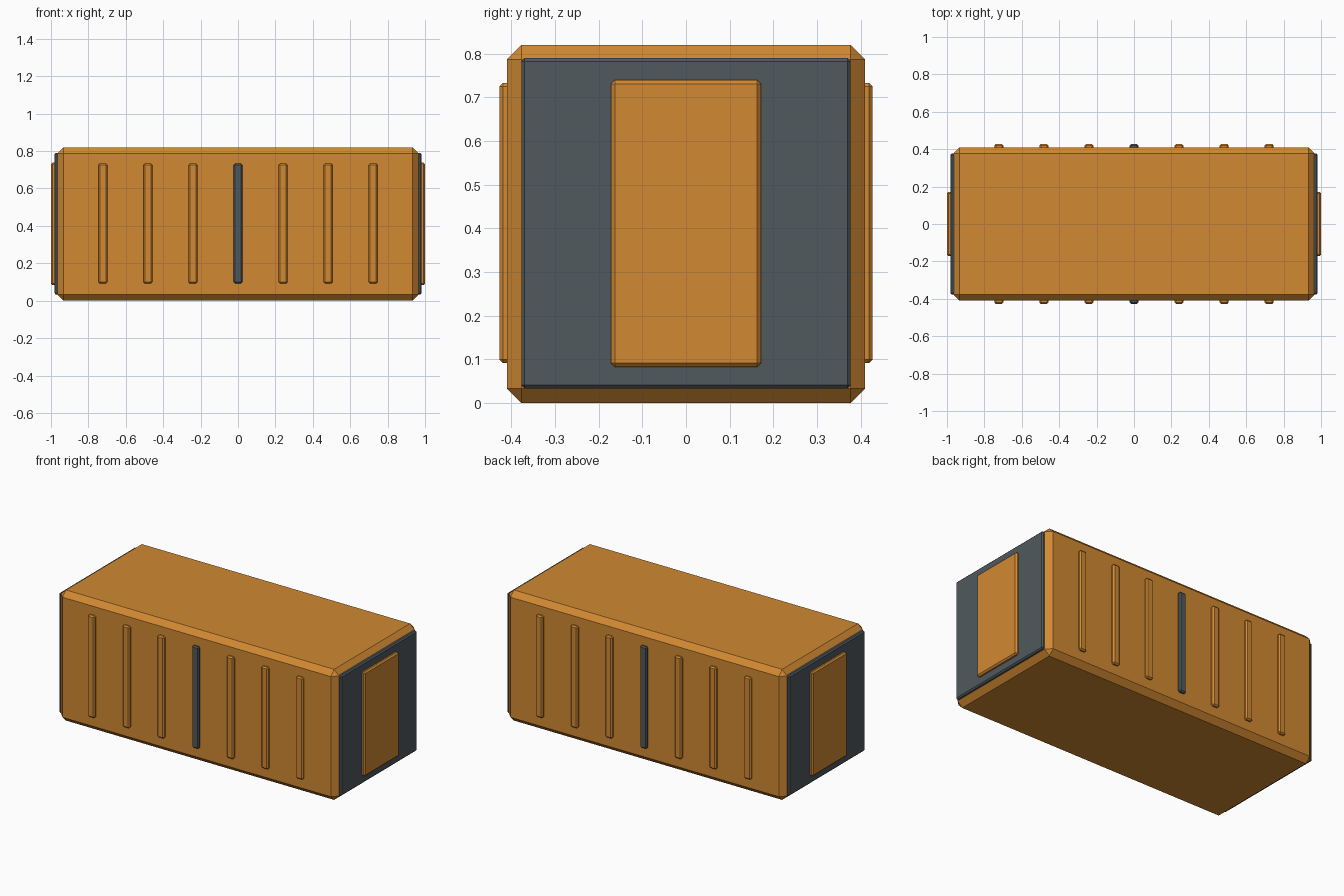
import bpy

cube = bpy.data.objects.get("Cube")
if cube:
    bpy.data.objects.remove(cube, do_unlink=True)


def make_material(name, rgb):
    mat = bpy.data.materials.new(name)
    mat.use_nodes = True
    colour = (*rgb, 1)
    mat.diffuse_color = colour
    mat.node_tree.nodes["Principled BSDF"].inputs["Base Color"].default_value = colour
    return mat


orange = make_material("orange paint", (0.64, 0.25, 0.032))
slate = make_material("slate grey", (0.08, 0.1, 0.11))


def chamfered_box(name, low, high, chamfer, mat):
    """Flat-shaded box between two corners with a single chamfer on every edge."""
    bpy.ops.mesh.primitive_cube_add(size=1)
    box = bpy.context.object
    box.name = name
    box.location = [(a + b) / 2 for a, b in zip(low, high)]
    box.scale = [b - a for a, b in zip(low, high)]
    bpy.ops.object.transform_apply(location=False, rotation=False, scale=True)
    bevel = box.modifiers.new("chamfer", "BEVEL")
    bevel.width = chamfer
    bevel.segments = 1
    box.data.materials.append(mat)
    return box


def mirrored_span(side, inner, outer):
    return sorted((side * inner, side * outer))


# Main container body
chamfered_box("container_body", (-0.965, -0.41, 0), (0.965, 0.41, 0.82), 0.033, orange)

# End panels with a raised door plate
for side, label in ((1, "left"), (-1, "right")):
    x0, x1 = mirrored_span(side, 0.945, 0.982)
    chamfered_box(f"{label}_end_panel", (x0, -0.377, 0.034), (x1, 0.377, 0.79), 0.008, slate)
    x0, x1 = mirrored_span(side, 0.965, 1.0)
    chamfered_box(f"{label}_door_plate", (x0, -0.172, 0.083), (x1, 0.172, 0.739), 0.009, orange)

# Vertical ribs on both long walls, the middle one dark
for side, label in ((-1, "front"), (1, "back")):
    y0, y1 = mirrored_span(side, 0.39, 0.427)
    for i in range(-3, 4):
        x = i * 0.241
        chamfered_box(f"{label}_rib_{i + 4}", (x - 0.024, y0, 0.092), (x + 0.024, y1, 0.733),
                      0.008, orange if i else slate)
